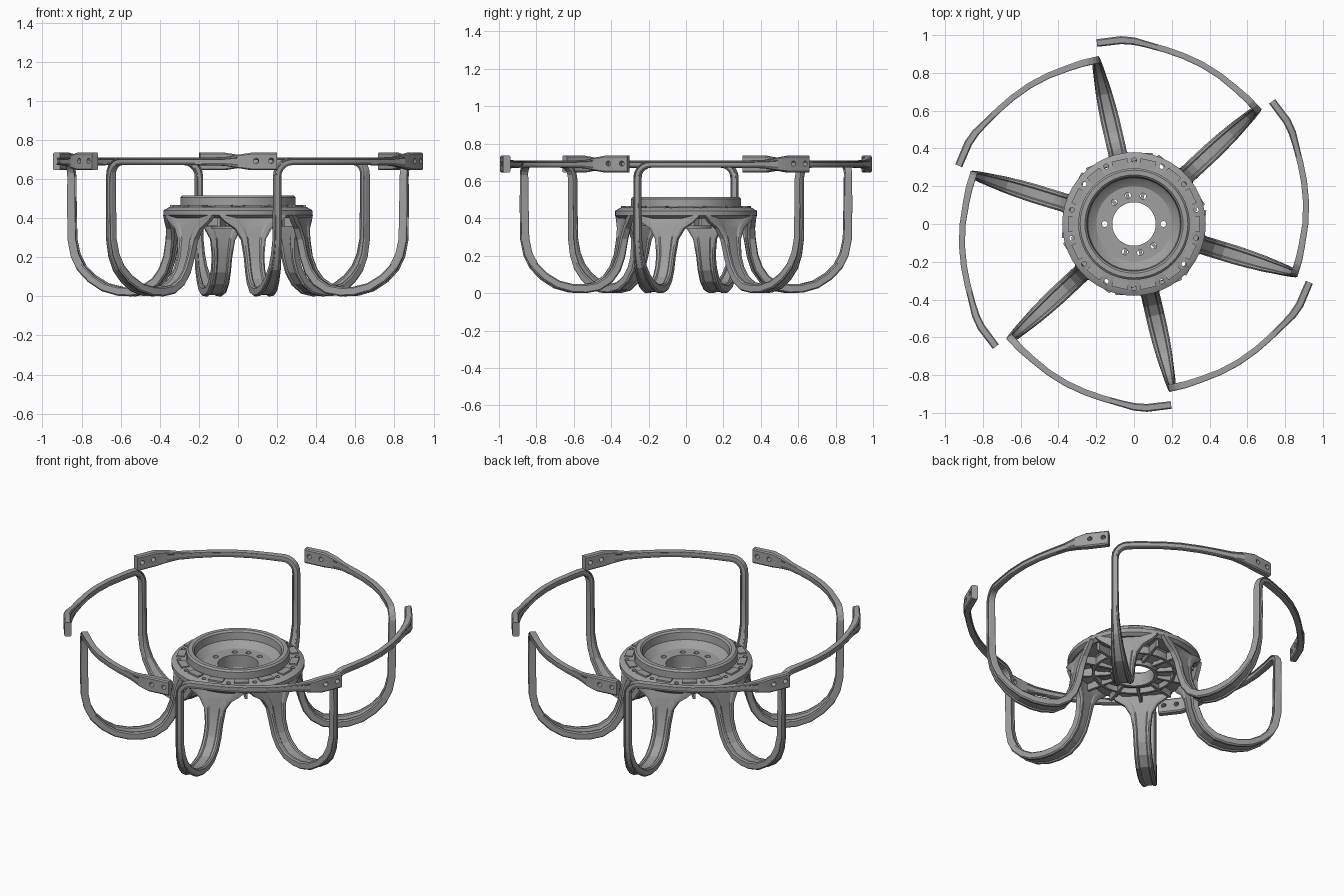
import bpy, bmesh
from math import sin, cos, pi, radians
from mathutils import Vector, Matrix

cube = bpy.data.objects.get("Cube")
if cube:
    bpy.data.objects.remove(cube)

grey = bpy.data.materials.new("cast grey metal")
grey.use_nodes = True
grey.diffuse_color = (0.35, 0.35, 0.35, 1)
grey.node_tree.nodes["Principled BSDF"].inputs["Base Color"].default_value = grey.diffuse_color


def finish(bm, name):
    bmesh.ops.recalc_face_normals(bm, faces=bm.faces)
    mesh = bpy.data.meshes.new(name)
    bm.to_mesh(mesh)
    bm.free()
    mesh.materials.append(grey)
    obj = bpy.data.objects.new(name, mesh)
    bpy.context.collection.objects.link(obj)
    return obj


def skin(rings, name, loop=False):
    """Join equal rings of points into a closed solid."""
    bm = bmesh.new()
    rows = [[bm.verts.new(p) for p in ring] for ring in rings]
    n = len(rows[0])
    pairs = list(zip(rows, rows[1:])) + ([(rows[-1], rows[0])] if loop else [])
    for a, b in pairs:
        for i in range(n):
            j = (i + 1) % n
            bm.faces.new((a[i], a[j], b[j], b[i]))
    if not loop:
        bm.faces.new(rows[0])
        bm.faces.new(rows[-1])
    return finish(bm, name)


def lathe(profile, name, steps=48):
    rings = []
    for k in range(steps):
        a = 2 * pi * k / steps
        rings.append([(r * cos(a), r * sin(a), z) for r, z in profile])
    return skin(rings, name, loop=True)


def place(angle, r, z):
    return Matrix.Rotation(angle, 4, 'Z') @ Matrix.Translation((r, 0, z))


def boxes(places, size, name):
    bm = bmesh.new()
    for m in places:
        bmesh.ops.create_cube(bm, size=1, matrix=m @ Matrix.Diagonal((*size, 1)))
    return finish(bm, name)


def drill(obj, places, radius, depth):
    """Cut round holes, then drop the cutter."""
    bm = bmesh.new()
    for m in places:
        bmesh.ops.create_cone(bm, cap_ends=True, segments=12, radius1=radius,
                              radius2=radius, depth=depth, matrix=m)
    cutter = finish(bm, "hole_cutter")
    cutter.hide_render = True
    mod = obj.modifiers.new("holes", 'BOOLEAN')
    mod.object = cutter
    mod.solver = 'EXACT'
    mesh = bpy.data.meshes.new_from_object(
        obj.evaluated_get(bpy.context.evaluated_depsgraph_get()))
    obj.modifiers.clear()
    obj.data = mesh
    bpy.data.objects.remove(cutter)


def smooth(obj, angle):
    bpy.ops.object.select_all(action='DESELECT')
    obj.select_set(True)
    bpy.context.view_layer.objects.active = obj
    bpy.ops.object.shade_smooth_by_angle(angle=radians(angle))


# Hub: dished disc with a raised collar, stepped flange and central bore
hub = lathe([(.115, .37), (.115, .425), (.2, .425), (.225, .44), (.245, .46),
             (.25, .505), (.26, .515), (.285, .515), (.295, .505), (.295, .462),
             (.35, .457), (.38, .44), (.38, .415), (.36, .4), (.3, .4),
             (.25, .41), (.21, .385)], "hub")
turns = [radians(a + h) for a in (0, 72, 102, 132) for h in (0, 180)]
drill(hub, [place(a, .155, .4) for a in turns], .016, .2)
COUNT = 14
flange = [pi / 2 + 2 * pi * k / COUNT for k in range(COUNT)]
drill(hub, [place(a, .338, .43) for a in flange], .013, .2)
smooth(hub, 25)

# Flange pads between the bolt holes
boxes([place(a + pi / COUNT, .325, .458) for a in flange], (.045, .085, .018), "flange_pads")

# Underside: bore collar, middle ring and radial ribs
smooth(lathe([(.115, .345), (.115, .39), (.135, .39), (.135, .345)], "bore_collar"), 25)
smooth(lathe([(.225, .36), (.225, .41), (.24, .41), (.24, .36)], "rib_ring"), 25)
boxes([place(radians(13 + 30 * k), .235, .383) for k in range(12)],
      (.21, .016, .05), "underside_ribs")

# Arm stations in the radial plane: radius, height, width, thickness
LEG = [(.335, .415, .36, .03), (.338, .38, .29, .034), (.342, .345, .19, .038),
       (.35, .29, .125, .042), (.365, .2, .1, .045), (.39, .13, .098, .048),
       (.43, .075, .1, .048), (.49, .036, .1, .048), (.56, .024, .1, .048),
       (.63, .026, .095, .046), (.71, .047, .085, .044), (.78, .09, .07, .043),
       (.835, .145, .058, .043), (.868, .21, .048, .043), (.885, .29, .04, .043),
       (.888, .46, .038, .042), (.888, .61, .038, .04)]
# Rim stations: angle, radius, height, thickness
RIM = [(10, .896, .038, .034), (17, .907, .038, .032), (24, .918, .038, .032),
       (31, .928, .038, .032), (37, .938, .04, .032), (43, .953, .045, .034),
       (47, .968, .068, .04), (51, .976, .09, .042), (58.6, .978, .09, .04)]
BEND, TOP = .075, .69


def section(p, side, normal, w, t, groove):
    """Bar section with a shallow channel on both broad faces."""
    half = [(-.5, -.35), (-.42, -.5), (-.3, -.5), (-.24, -.5 + groove),
            (.24, -.5 + groove), (.3, -.5), (.42, -.5), (.5, -.35)]
    full = half + [(-u, -v) for u, v in half]
    return [p + side * (u * w) + normal * (v * t) for u, v in full]


def make_arm():
    stations = [(Vector((r, 0, z)), w, t, "leg") for r, z, w, t in LEG]
    for k in range(1, 6):
        a = k * pi / 10
        p = Vector((.89, BEND * (1 - cos(a)), TOP - BEND + BEND * sin(a)))
        stations.append((p, .038, .037, "rim"))
    for deg, r, w, t in RIM:
        a = radians(deg)
        stations.append((Vector((r * cos(a), r * sin(a), TOP)), w, t, "rim"))
    rings = []
    last = len(stations) - 1
    for i, (p, w, t, kind) in enumerate(stations):
        tangent = (stations[min(i + 1, last)][0] - stations[max(i - 1, 0)][0]).normalized()
        if kind == "leg":
            side = Vector((0, 1, 0))
            normal = tangent.cross(side).normalized()
        else:
            inward = -Vector((p.x, p.y, 0)).normalized()
            side = inward.cross(tangent).normalized()
            normal = tangent.cross(side).normalized()
        groove = .004 if i > last - 3 else .14
        rings.append(section(p, side, normal, w, t, groove))
    return skin(rings, "arm_1")


# Six arms, each a sprung leg sweeping into a rim band with a drilled end pad
arm = make_arm()
drill(arm, [place(radians(a), .977, TOP + .003) @ Matrix.Rotation(pi / 2, 4, 'Y')
            for a in (52.3, 56.8)], .014, .15)
smooth(arm, 15)
START = radians(-77)
arm.rotation_euler.z = START
for k in range(1, 6):
    twin = bpy.data.objects.new("arm_%d" % (k + 1), arm.data)
    twin.rotation_euler.z = START + k * pi / 3
    bpy.context.collection.objects.link(twin)
